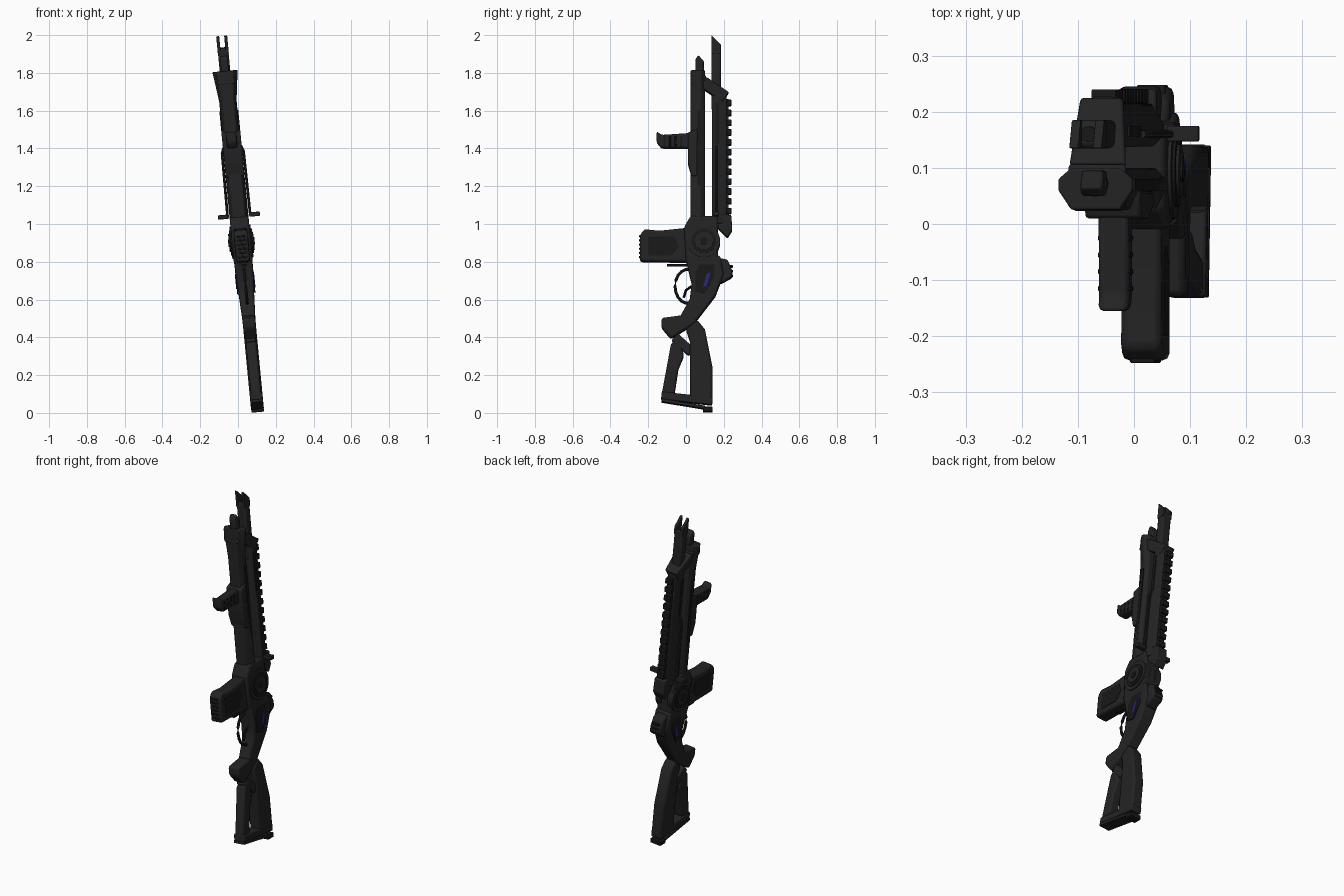
import bpy, bmesh, math
from mathutils import Vector

default_cube = bpy.data.objects.get("Cube")
if default_cube:
    bpy.data.objects.remove(default_cube, do_unlink=True)


def material(name, red, green, blue):
    colour = (red, green, blue, 1)
    mat = bpy.data.materials.new(name)
    mat.use_nodes = True
    mat.diffuse_color = colour
    mat.node_tree.nodes["Principled BSDF"].inputs["Base Color"].default_value = colour
    return mat


GREY = material("dark grey", .017, .017, .017)
BLACK = material("near black", .009, .009, .009)
BLUE = material("deep blue", .02, .02, .2)
LEAN, FOOT_OFFSET = .096, .105  # sideways lean of the whole piece
SIDES = (-1, 1)


def finish(name, bm, mat, bevel):
    bmesh.ops.recalc_face_normals(bm, faces=bm.faces)
    for vert in bm.verts:
        x, y, z = vert.co
        vert.co = (x + FOOT_OFFSET - LEAN * z, y, z + LEAN * x)
    mesh = bpy.data.meshes.new(name)
    bm.to_mesh(mesh)
    bm.free()
    mesh.materials.append(mat)
    part = bpy.data.objects.new(name, mesh)
    bpy.context.collection.objects.link(part)
    if bevel:
        mod = part.modifiers.new("edge", 'BEVEL')
        mod.width, mod.segments, mod.limit_method = bevel, 2, 'ANGLE'
    bpy.ops.object.select_all(action='DESELECT')
    part.select_set(True)
    bpy.context.view_layer.objects.active = part
    bpy.ops.object.shade_smooth_by_angle(angle=math.radians(35))


def skin(name, rings, mat, bevel):
    """Join rings of points into one closed solid."""
    bm = bmesh.new()
    rows = [[bm.verts.new(point) for point in ring] for ring in rings]
    for low, high in zip(rows, rows[1:]):
        for i in range(len(low)):
            bm.faces.new((low[i - 1], low[i], high[i], high[i - 1]))
    bm.faces.new(rows[0])
    bm.faces.new(rows[-1])
    finish(name, bm, mat, bevel)


def plate(name, profile, half, mat=GREY, bevel=.006, x=0):
    """Side profile of (y, z) points thickened across x; half may be a rule of z."""
    width = half if callable(half) else lambda z: half
    skin(name, [[(x + side * width(z), y, z) for y, z in profile] for side in SIDES], mat, bevel)


def box(name, y_range, z_range, half, mat=GREY, bevel=.003, x=0):
    (front, back), (low, high) = y_range, z_range
    plate(name, [(front, low), (back, low), (back, high), (front, high)], half, mat, bevel, x)


def bar(name, start, end, thick, half, bevel=.006):
    """Straight strip between two (y, z) points of the side plane."""
    a, b = Vector(start), Vector(end)
    across = (b - a).orthogonal().normalized() * thick / 2
    plate(name, [a + across, b + across, b - across, a - across], half, GREY, bevel)


def tube(name, path, radius, mat=GREY, sides=24):
    """Round bar along a path of 3D points."""
    path = [Vector(point) for point in path]
    rings = []
    for i, point in enumerate(path):
        along = path[min(i + 1, len(path) - 1)] - path[max(i - 1, 0)]
        turn = along.to_track_quat('Z', 'X')
        angles = [math.tau * k / sides for k in range(sides)]
        rings.append([point + turn @ Vector((radius * math.cos(t), radius * math.sin(t), 0))
                      for t in angles])
    skin(name, rings, mat, 0)


def shroud(name, front, widest, back, end_ratio, sections):
    """Upright body with pointed flanks, lofted through (z, half width) sections."""
    rings = []
    for z, half in sections:
        flank = [(half * end_ratio, front), (half, widest - .01),
                 (half, widest + .01), (half * end_ratio, back)]
        mirrored = [(-x, y) for x, y in reversed(flank)]
        rings.append([(x, y, z) for x, y in flank + mirrored])
    skin(name, rings, GREY, .004)


def stock_width(z):
    """Slim at the neck, fuller toward the butt and the receiver."""
    return .034 if z < .5 else .034 + (z - .5) * .05


def flare_width(z):
    return .036 + max(0, z - 1.68) * .16


# Stock: spine, front strut, brace, butt, pad and neck
plate("stock_spine", [(.02, .06), (.14, .05), (.14, .24), (.1, .44), (.06, .49), (0, .44), (.02, .38)],
      stock_width, bevel=.012)
plate("stock_front_strut", [(-.13, .09), (-.08, .36), (-.04, .41), (-.01, .3), (-.04, .23), (-.06, .1)],
      .028, bevel=.01)
bar("stock_brace", start=(-.06, .4), end=(.03, .32), thick=.05, half=.026)
bar("stock_butt", start=(-.13, .09), end=(.14, .06), thick=.04, half=.033)
bar("butt_pad", start=(-.13, .065), end=(.1, .027), thick=.016, half=.034, bevel=.002)
box("butt_heel", (.09, .14), (.004, .03), half=.033, mat=BLACK)
plate("stock_neck", [(-.13, .45), (-.13, .5), (-.02, .515), (.05, .52), (.06, .48), (0, .44), (-.08, .39)],
      stock_width, bevel=.012)

# Grip with side inlays
plate("grip", [(0, .81), (.03, .68), (.02, .6), (-.03, .51), (0, .47), (.055, .485),
               (.155, .615), (.2, .73), (.18, .83)], stock_width, bevel=.01)
for side in SIDES:
    plate("grip_panel", [(.05, .64), (.05, .74), (.08, .79), (.15, .79), (.15, .72), (.1, .63)],
          half=.003, mat=BLACK, bevel=0, x=side * .045)
    plate("blue_inlay", [(.09, .66), (.11, .67), (.13, .74), (.11, .73)],
          half=.003, mat=BLUE, bevel=0, x=side * .048)

# Rear knob
plate("rear_knob", [(.16, .82), (.22, .81), (.245, .75), (.245, .715), (.18, .68)],
      half=.035, bevel=.012)
for row in range(3):
    low = .72 + row * .025
    box("knob_rib", (.2, .248), (low, low + .01), half=.025, mat=BLACK)

# Trigger, guard and release lever
guard_angles = [math.radians(step * 20 + 80) for step in range(11)]
tube("trigger_guard", [(0, .01 + .068 * math.cos(t), .67 + .09 * math.sin(t)) for t in guard_angles],
     radius=.008, sides=10)
tube("trigger", [(0, .03, .67), (0, 0, .65), (0, -.012, .61)], radius=.007, mat=BLACK, sides=10)
box("release_lever", (-.1, .02), (.775, .787), half=.015, mat=BLACK)

# Receiver and magazine
plate("receiver", [(0, .79), (-.01, .98), (.025, 1.04), (.17, 1.04), (.17, .79)], half=.05, bevel=.012)
plate("magazine", [(-.243, .8), (-.243, .94), (-.22, .97), (-.14, .962), (.03, .98), (.03, .795)],
      half=.036, bevel=.012)
for side in SIDES:
    plate("magazine_panel", [(-.2, .83), (-.2, .93), (-.06, .93), (-.04, .88), (-.08, .83)],
          half=.003, mat=BLACK, bevel=0, x=side * .035)
for row in range(6):
    low = .82 + row * .022
    box("magazine_rib", (-.248, -.23), (low, low + .01), half=.022, mat=BLACK)

# Round side hubs built from stacked discs
hub_discs = [("hub_rim", .086, .056, GREY), ("hub_ring", .065, .061, BLACK),
             ("hub_disc", .048, .066, GREY), ("hub_bolt", .02, .07, BLACK)]
for side in SIDES:
    for name, radius, reach, mat in hub_discs:
        tube(name, [(side * .02, .095, .905), (side * reach, .095, .905)], radius, mat)

# Slim fore-end flaring into the muzzle shroud, with its sloping bridge
FORE_FRONT, FORE_BACK = .025, .1
shroud("fore_end", FORE_FRONT, .07, FORE_BACK, end_ratio=.65,
       sections=[(1, .05), (1.2, .05), (1.45, .045), (1.65, .046), (1.73, .056), (1.81, .067)])
bar("muzzle_bridge", start=(.03, 1.77), end=(FORE_BACK, 1.75), thick=.06, half=flare_width)
bar("muzzle_slope", start=(.09, 1.75), end=(.21, 1.67), thick=.06, half=flare_width)

# Back frame, side slots and toothed rail
FRAME_FRONT, FRAME_BACK = .137, .215
shroud("back_frame", FRAME_FRONT, .165, FRAME_BACK, end_ratio=.6, sections=[(1, .045), (1.7, .04)])
for side in SIDES:
    box("frame_slot", (.155, .175), (1.42, 1.64), half=.004, mat=BLACK, bevel=0, x=side * .041)
    box("fore_end_strip", (.06, .08), (1.1, 1.6), half=.004, mat=BLACK, bevel=0, x=side * .046)
box("rail_base", (.2, .226), (.98, 1.66), half=.018)
for tooth in range(13):
    low = 1 + tooth * .052
    box("rail_tooth", (FRAME_BACK, .24), (low, low + .032), half=.022, mat=BLACK)
plate("rear_hook", [(.14, 1), (.19, 1.05), (.24, 1.045), (.245, .965), (.22, .925), (.165, .98)], half=.035)

# Barrels: forked upper blade and slanted lower tube
BLADE_FRONT, BLADE_BACK = .135, .185
box("upper_barrel", (BLADE_FRONT, BLADE_BACK), (1.6, 1.93), half=.028, bevel=.01)
for side in SIDES:
    plate("barrel_prong", [(BLADE_FRONT, 1.9), (BLADE_FRONT, 1.997), (BLADE_BACK, 1.947), (BLADE_BACK, 1.9)],
          half=.008, bevel=.002, x=side * .021)
tube("upper_bore", [(0, .16, 1.9), (0, .16, 1.935)], radius=.014, mat=BLACK)
tube("lower_barrel", [(0, .072, 1.75), (0, .072, 1.84)], radius=.023)
plate("lower_muzzle", [(.05, 1.8), (.05, 1.87), (.065, 1.893), (.095, 1.86), (.095, 1.8)], half=.02)

# Foregrip and its mount
plate("foregrip_mount", [(.03, 1.25), (.01, 1.32), (.01, 1.48), (.06, 1.5), (.06, 1.25)], half=.05)
plate("foregrip", [(-.155, 1.43), (-.155, 1.49), (-.13, 1.47), (.02, 1.48), (.03, 1.4), (-.13, 1.4)],
      half=.027, bevel=.01)
for rib in range(4):
    front = -.12 + rib * .03
    box("foregrip_rib", (front, front + .01), (1.405, 1.465), half=.029, mat=BLACK)

# Side rods with outward feet
for side in SIDES:
    tube("side_rod", [(side * .045, .16, 1.41), (side * .057, .16, 1.38), (side * .06, .16, 1.04)],
         radius=.007, sides=10)
    box("side_foot", (.147, .175), (1.033, 1.056), half=.028, x=side * .083)
